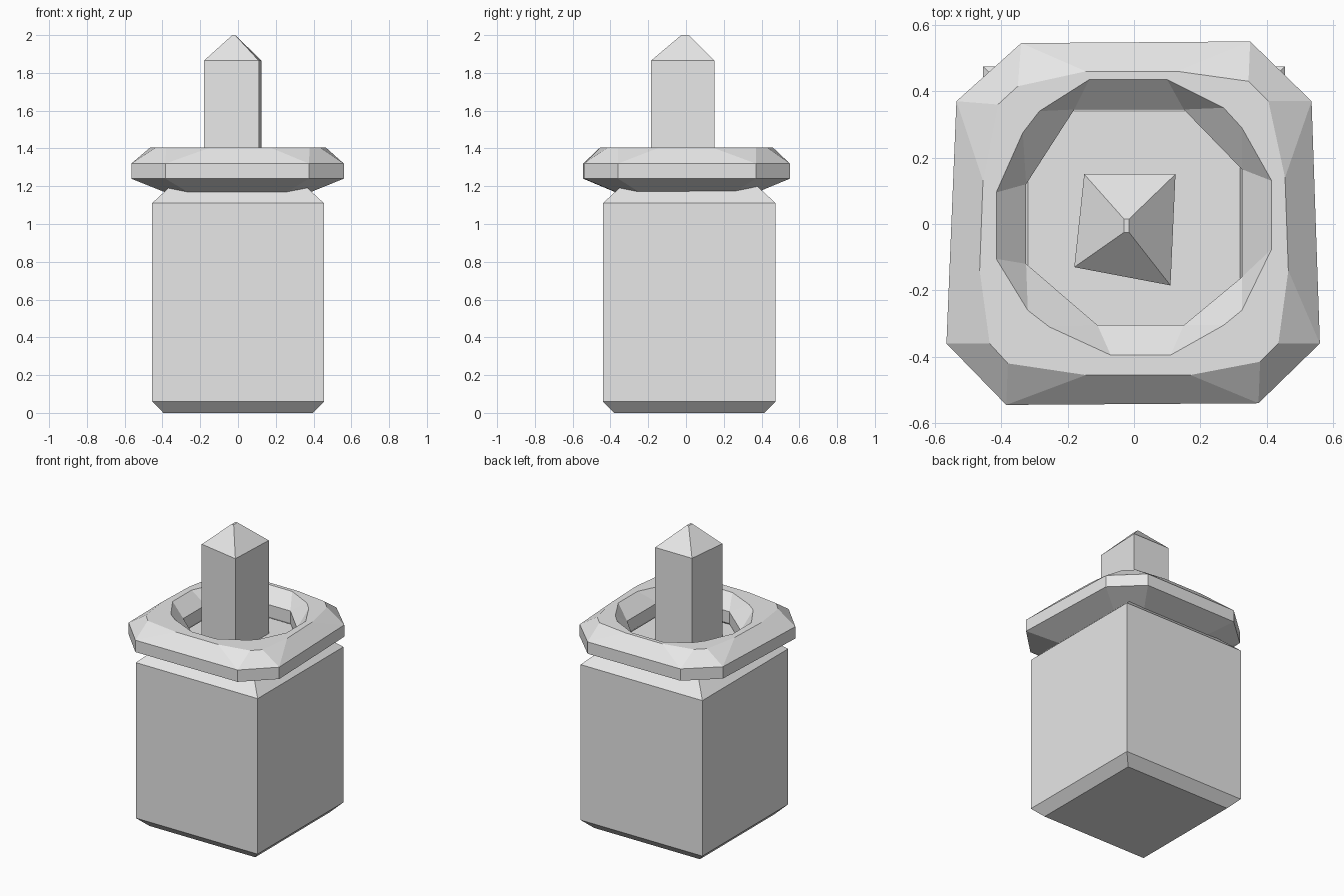
import bpy
import bmesh

if "Cube" in bpy.data.objects:
    bpy.data.objects.remove(bpy.data.objects["Cube"])

# One plain stone grey
stone = bpy.data.materials.new("stone grey")
stone.use_nodes = True
stone.diffuse_color = (0.8, 0.8, 0.8, 1)
stone.node_tree.nodes["Principled BSDF"].inputs["Base Color"].default_value = (0.8, 0.8, 0.8, 1)


def ring(bm, points, z, scale=1.0):
    return [bm.verts.new((x * scale, y * scale, z)) for x, y in points]


def bridge(bm, a, b):
    """Join two rings of equal length with quads."""
    n = len(a)
    for i in range(n):
        j = (i + 1) % n
        bm.faces.new((a[i], a[j], b[j], b[i]))


def bridge_double(bm, a, b):
    """Join a ring to one with twice the points: a quad per side, a triangle per corner."""
    n = len(a)
    for i in range(n):
        j = (i + 1) % n
        bm.faces.new((a[i], a[j], b[2 * i + 1], b[2 * i]))
        bm.faces.new((a[j], b[2 * j], b[2 * i + 1]))


def finish(bm, name):
    bmesh.ops.recalc_face_normals(bm, faces=bm.faces[:])
    mesh = bpy.data.meshes.new(name)
    bm.to_mesh(mesh)
    bm.free()
    mesh.materials.append(stone)
    obj = bpy.data.objects.new(name, mesh)
    bpy.context.scene.collection.objects.link(obj)
    return obj


def stack(name, layers):
    """Closed solid from a bottom-to-top list of (points, z)."""
    bm = bmesh.new()
    rings = [ring(bm, points, z) for points, z in layers]
    for low, high in zip(rings, rings[1:]):
        bridge(bm, low, high)
    bm.faces.new(rings[0])
    bm.faces.new(rings[-1])
    return finish(bm, name)


def square(inset):
    x, front, back = 0.455 - inset, -0.44 + inset, 0.475 - inset
    return [(-x, front), (x, front), (x, back), (-x, back)]


# Square block with chamfered foot and shoulders
stack("pillar_block", [(square(0.06), 0), (square(0), 0.06),
                       (square(0), 1.11), (square(0.135), 1.235)])

# Slightly uneven post with a blunt point
post = [(-0.15, 0.15), (0.125, 0.15), (0.11, -0.185), (-0.18, -0.13)]
tip = [(-0.03, 0.015), (-0.015, 0.015), (-0.015, -0.025), (-0.03, -0.025)]
stack("pointed_post", [(post, 1.2), (post, 1.865), (tip, 2)])

# Faceted collar: eight-sided walls, sixteen-sided rims
outer = [(-0.34, 0.545), (0.35, 0.55), (0.535, 0.37), (0.56, -0.36),
         (0.375, -0.54), (-0.385, -0.545), (-0.565, -0.36), (-0.535, 0.37)]
outer_rim = [(-0.145, 0.46), (0.13, 0.46), (0.345, 0.43), (0.405, 0.37),
             (0.455, 0.14), (0.465, -0.14), (0.435, -0.36), (0.38, -0.415),
             (0.17, -0.455), (-0.145, -0.455), (-0.38, -0.42), (-0.435, -0.36),
             (-0.465, -0.14), (-0.455, 0.13), (-0.41, 0.36), (-0.35, 0.415)]
inner_rim = [(-0.135, 0.435), (0.1, 0.435), (0.27, 0.35), (0.325, 0.29),
             (0.415, 0.13), (0.415, -0.075), (0.325, -0.26), (0.27, -0.305),
             (0.11, -0.395), (-0.07, -0.395), (-0.255, -0.31), (-0.32, -0.26),
             (-0.415, -0.105), (-0.415, 0.095), (-0.335, 0.275), (-0.285, 0.34)]
inner = [(-0.18, 0.345), (0.15, 0.345), (0.325, 0.165), (0.325, -0.16),
         (0.15, -0.305), (-0.11, -0.305), (-0.325, -0.12), (-0.325, 0.12)]

bm = bmesh.new()
base = ring(bm, outer, 1.165, 0.67)
wall_low = ring(bm, outer, 1.24)
wall_high = ring(bm, outer, 1.32)
rim_out = ring(bm, outer_rim, 1.405)
rim_in = ring(bm, inner_rim, 1.405)
bore_high = ring(bm, inner, 1.32)
bore_low = ring(bm, inner, 1.24)
bridge(bm, base, wall_low)
bridge(bm, wall_low, wall_high)
bridge_double(bm, wall_high, rim_out)
bridge(bm, rim_out, rim_in)
bridge_double(bm, bore_high, rim_in)
bridge(bm, bore_high, bore_low)
bridge(bm, bore_low, base)
finish(bm, "collar")
